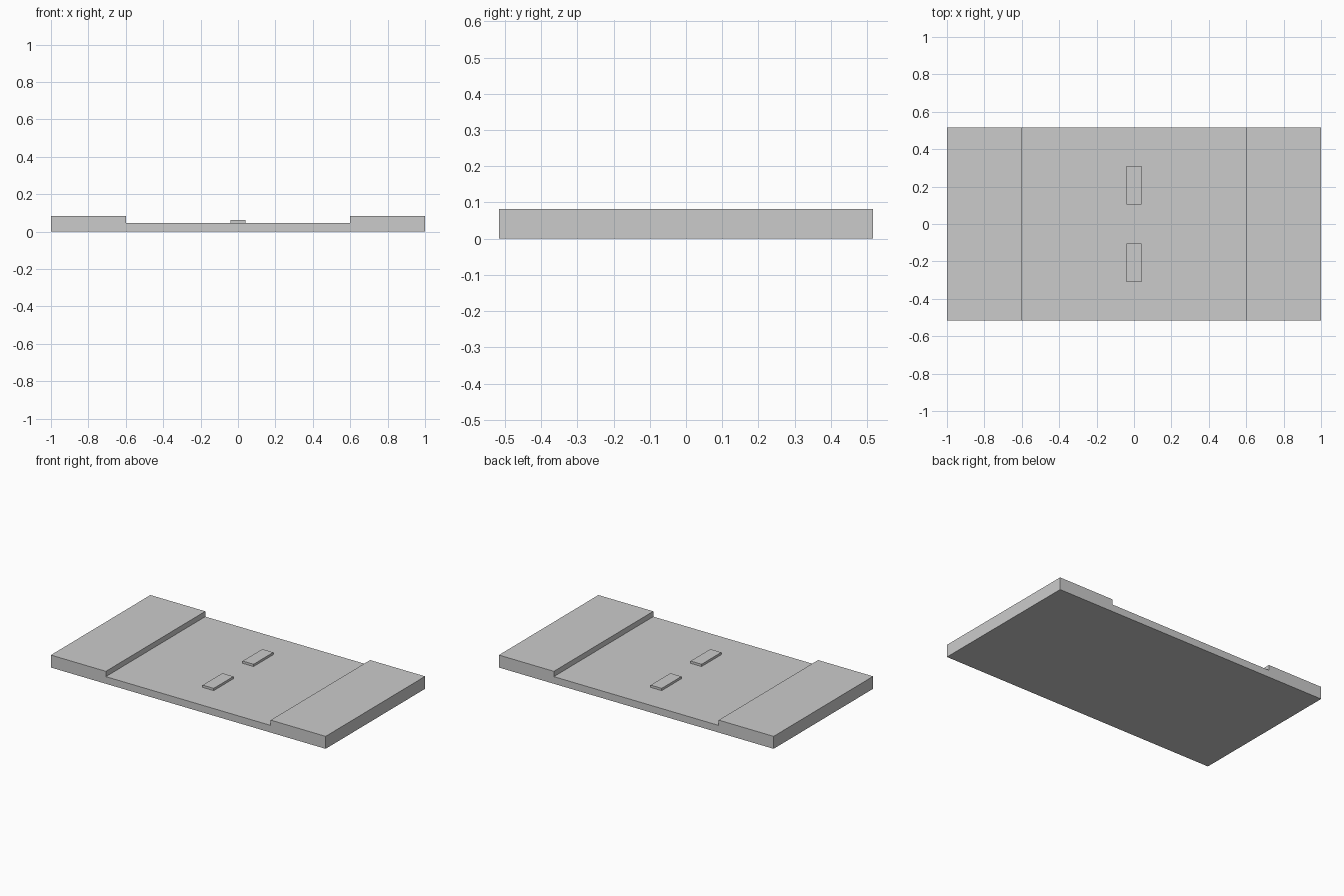
import bpy, bmesh

if "Cube" in bpy.data.objects:
    bpy.data.objects.remove(bpy.data.objects["Cube"])

HALF_Y = 0.517
MID_Z, END_Z, PAD_Z = 0.047, 0.082, 0.062


def finish(name, bm):
    bmesh.ops.recalc_face_normals(bm, faces=bm.faces)
    mesh = bpy.data.meshes.new(name)
    bm.to_mesh(mesh)
    bm.free()
    obj = bpy.data.objects.new(name, mesh)
    bpy.context.collection.objects.link(obj)
    return obj


def extrude_y(name, profile, y0, y1):
    """Extrude a closed x/z profile from y0 to y1."""
    bm = bmesh.new()
    face = bm.faces.new([bm.verts.new((x, y0, z)) for x, z in profile])
    ext = bmesh.ops.extrude_face_region(bm, geom=[face])["geom"]
    verts = [v for v in ext if isinstance(v, bmesh.types.BMVert)]
    bmesh.ops.translate(bm, vec=(0, y1 - y0, 0), verts=verts)
    return finish(name, bm)


# Stepped slab: low middle with a raised platform at each end
half = [(1, 0), (1, END_Z), (0.6, END_Z), (0.6, MID_Z)]
profile = half + [(-x, z) for x, z in reversed(half)]
extrude_y("stepped_base", profile, -HALF_Y, HALF_Y)

# Two small raised pads on the middle section
pad = [(-0.04, MID_Z), (0.04, MID_Z), (0.04, PAD_Z), (-0.04, PAD_Z)]
for name, y0, y1 in (("front_pad", -0.31, -0.105), ("back_pad", 0.105, 0.31)):
    extrude_y(name, pad, y0, y1)
